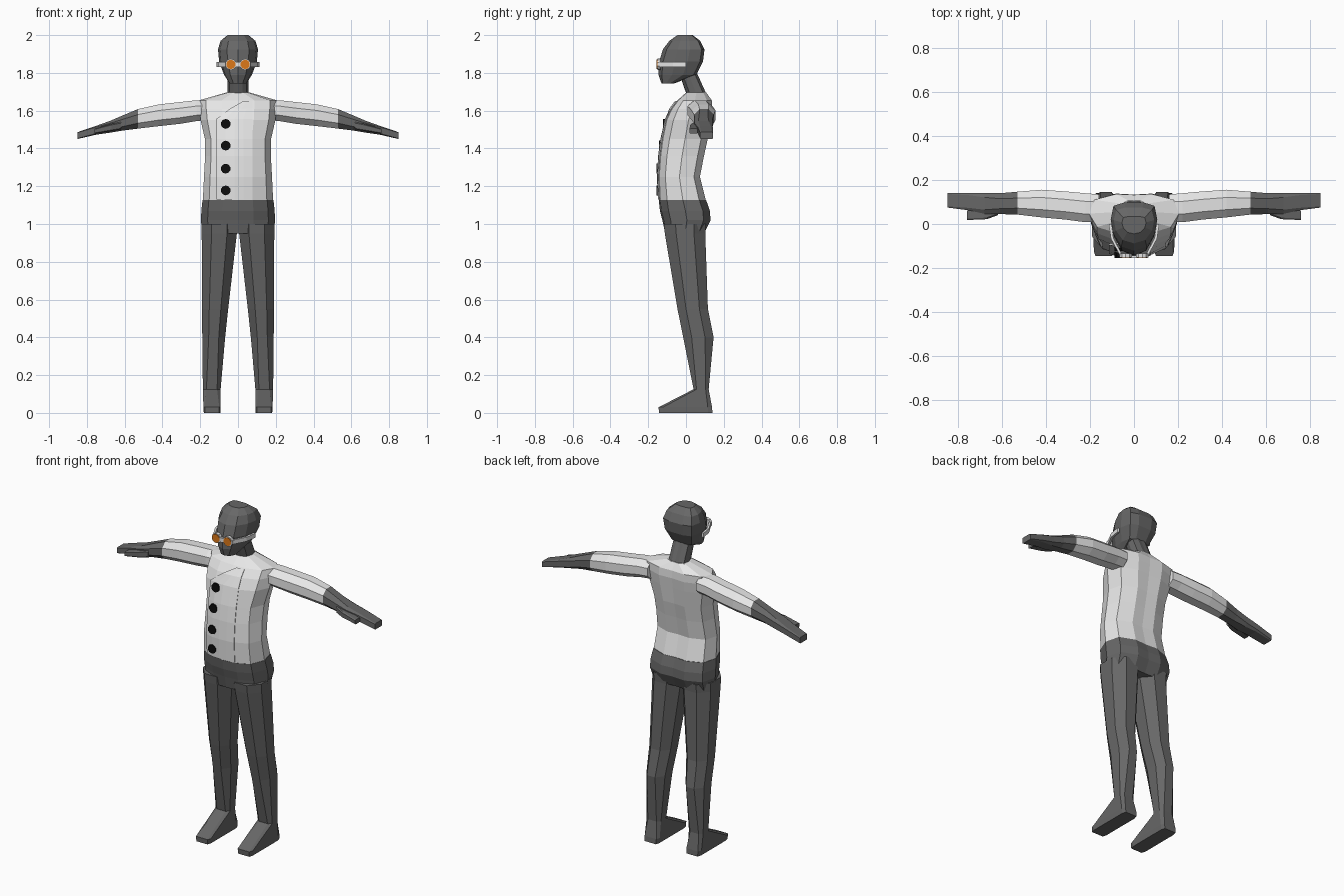
import bpy, bmesh, math
from mathutils import Vector
from mathutils.bvhtree import BVHTree

if "Cube" in bpy.data.objects:
    bpy.data.objects.remove(bpy.data.objects["Cube"])


def material(name, rgb):
    m = bpy.data.materials.new(name)
    m.diffuse_color = (*rgb, 1)
    m.use_nodes = True
    m.node_tree.nodes["Principled BSDF"].inputs["Base Color"].default_value = m.diffuse_color
    return m


DARK = material("dark grey", (0.135, 0.135, 0.135))
WHITE = material("white cloth", (0.8, 0.8, 0.8))
BLACK = material("black", (0.004, 0.004, 0.004))
ORANGE = material("orange glass", (0.72, 0.19, 0.01))


def finish(name, bm, mat):
    bmesh.ops.recalc_face_normals(bm, faces=bm.faces)
    me = bpy.data.meshes.new(name)
    bm.to_mesh(me)
    bm.free()
    me.materials.append(mat)
    ob = bpy.data.objects.new(name, me)
    bpy.context.collection.objects.link(ob)
    return ob


def loft(name, rings, mat):
    """Skin a list of equal-length point rings and cap both ends."""
    bm = bmesh.new()
    vs = [[bm.verts.new(p) for p in r] for r in rings]
    n = len(vs[0])
    for a, b in zip(vs, vs[1:]):
        for i in range(n):
            j = (i + 1) % n
            bm.faces.new((a[i], a[j], b[j], b[i]))
    bm.faces.new(vs[0])
    bm.faces.new(vs[-1])
    return finish(name, bm, mat)


# Half outlines: fraction of half width, fraction of depth from the front
TORSO = [(0, 0), (.42, .03), (.82, .17), (1, .5), (.88, .84), (.4, .98), (0, .96)]
HEAD = [(0, 0), (.55, .09), (.9, .36), (1, .65), (.88, .93), (.42, 1), (0, 1)]


def body_ring(shape, z, w, f, b):
    half = [(u * w, f + v * (b - f), z) for u, v in shape]
    return half + [(-x, y, zz) for x, y, zz in half[-2:0:-1]]


def chamfer_rect(a0, a1, b0, b1, c):
    """Eight-point rectangle; c is the corner cut as a fraction of each side."""
    da, db = (a1 - a0) * c, (b1 - b0) * c
    return [(a0 + da, b0), (a1 - da, b0), (a1, b0 + db), (a1, b1 - db),
            (a1 - da, b1), (a0 + da, b1), (a0, b1 - db), (a0, b0 + db)]


def disc(name, x, y, z, r, depth, mat, n=10):
    bm = bmesh.new()
    bmesh.ops.create_cone(bm, cap_ends=True, segments=n, radius1=r, radius2=r, depth=depth)
    for v in bm.verts:
        v.co = Vector((x + v.co.x, y + v.co.z, z + v.co.y))
    return finish(name, bm, mat)


# Jacket body
jacket = loft("jacket", [body_ring(TORSO, *r) for r in [
    (1.125, .186, -.143, .11), (1.25, .18, -.148, .078), (1.36, .174, -.142, .1),
    (1.45, .175, -.13, .12), (1.55, .198, -.108, .135), (1.61, .205, -.08, .143),
    (1.655, .205, -.045, .14), (1.695, .065, 0, .11)]], WHITE)

# Hips
loft("trouser_hips", [body_ring(TORSO, *r) for r in [
    (.95, .19, -.11, .1), (1.02, .196, -.125, .135),
    (1.07, .194, -.138, .132), (1.126, .188, -.144, .112)]], DARK)

# Neck and head
loft("neck", [body_ring(TORSO, *r) for r in [
    (1.66, .058, .01, .12), (1.7, .056, -.002, .105), (1.81, .056, -.04, .055)]], DARK)
loft("head", [body_ring(HEAD, *r) for r in [
    (1.745, .045, -.13, -.06), (1.79, .074, -.146, .055), (1.86, .1, -.142, .09),
    (1.925, .106, -.122, .098), (1.97, .092, -.088, .075), (2.0, .055, -.045, .035)]], DARK)

# Legs with feet: z, x range, y range, corner cut
LEG = [(1.0, .005, .192, -.118, .105, .28), (.95, .006, .192, -.112, .102, .28),
       (.55, .052, .191, -.045, .116, .28), (.4, .068, .189, -.015, .146, .28),
       (.125, .092, .186, .04, .12, .2)]
FOOT = [(.125, .092, .186, .04, .12, .2), (.03, .092, .183, -.145, .138, .08),
        (0, .094, .181, -.143, .14, .08)]
# Arms: x, y range, z range, corner cut
SLEEVE = [(.16, .01, .135, 1.55, 1.655, .28), (.22, .008, .14, 1.545, 1.655, .28),
          (.31, .02, .148, 1.53, 1.645, .28), (.42, .03, .156, 1.518, 1.633, .28),
          (.53, .043, .147, 1.505, 1.608, .28)]
HAND = [(.53, .043, .147, 1.505, 1.608, .28), (.61, .045, .14, 1.495, 1.575, .26),
        (.68, .046, .14, 1.483, 1.545, .2), (.75, .062, .142, 1.473, 1.52, .14),
        (.85, .075, .142, 1.45, 1.486, .08)]
THUMB = [(.62, .04, .08, 1.5, 1.54, .15), (.67, .022, .07, 1.492, 1.53, .15),
         (.76, .018, .062, 1.478, 1.505, .15)]
for side, s in (("right", -1), ("left", 1)):
    for name, rows in (("leg", LEG), ("foot", FOOT)):
        loft(f"{side}_{name}", [[(s * x, y, z) for x, y in chamfer_rect(*r)]
                                for z, *r in rows], DARK)
    for name, rows, mat in (("sleeve", SLEEVE, WHITE), ("hand", HAND, DARK), ("thumb", THUMB, DARK)):
        loft(f"{side}_{name}", [[(s * x, y, z) for y, z in chamfer_rect(*r)]
                                for x, *r in rows], mat)

# Surface lookup on the jacket front
tree = BVHTree.FromObject(jacket, bpy.context.evaluated_depsgraph_get())


def front_y(x, z):
    hit = tree.ray_cast(Vector((x, -1, z)), Vector((0, 1, 0)))[0]
    return hit.y if hit else 0


# Overlapping jacket flap with its diagonal collar edge
bm = bmesh.new()
prev = None
for z, x0 in [(1.13, -.113), (1.25, -.113), (1.36, -.113), (1.45, -.113),
              (1.555, -.113), (1.61, -.04), (1.65, .03)]:
    xs = [x0 + (.075 - x0) * i / 4 for i in range(5)]
    row = [bm.verts.new((x, front_y(x, z) - .007 * (1 - i / 4), z)) for i, x in enumerate(xs)]
    if prev:
        for i in range(4):
            bm.faces.new((prev[i], prev[i + 1], row[i + 1], row[i]))
    prev = row
flap = finish("jacket_flap", bm, WHITE)
mod = flap.modifiers.new("thickness", "SOLIDIFY")
mod.thickness, mod.offset = .008, 0

# Buttons
for i, z in enumerate((1.53, 1.415, 1.293, 1.178)):
    disc(f"button_{i + 1}", -.065, front_y(-.065, z) - .006, z, .026, .02, BLACK)

# Goggle strap wrapped round the front of the head
outer = [(0, -.15), (.06, -.14), (.099, -.066), (.109, 0)]
path = [(-x, y) for x, y in outer[:0:-1]] + outer
bm = bmesh.new()
cols = [[bm.verts.new((x, y, z)) for z in (1.832, 1.857)] for x, y in path]
for a, b in zip(cols, cols[1:]):
    bm.faces.new((a[0], b[0], b[1], a[1]))
strap = finish("goggle_strap", bm, WHITE)
mod = strap.modifiers.new("thickness", "SOLIDIFY")
mod.thickness, mod.offset = .012, 0

# Goggle rims and lenses
for side, s in (("right", -1), ("left", 1)):
    disc(f"{side}_goggle_rim", s * .038, -.143, 1.845, .03, .018, WHITE)
    disc(f"{side}_goggle_lens", s * .038, -.151, 1.845, .025, .009, ORANGE)
